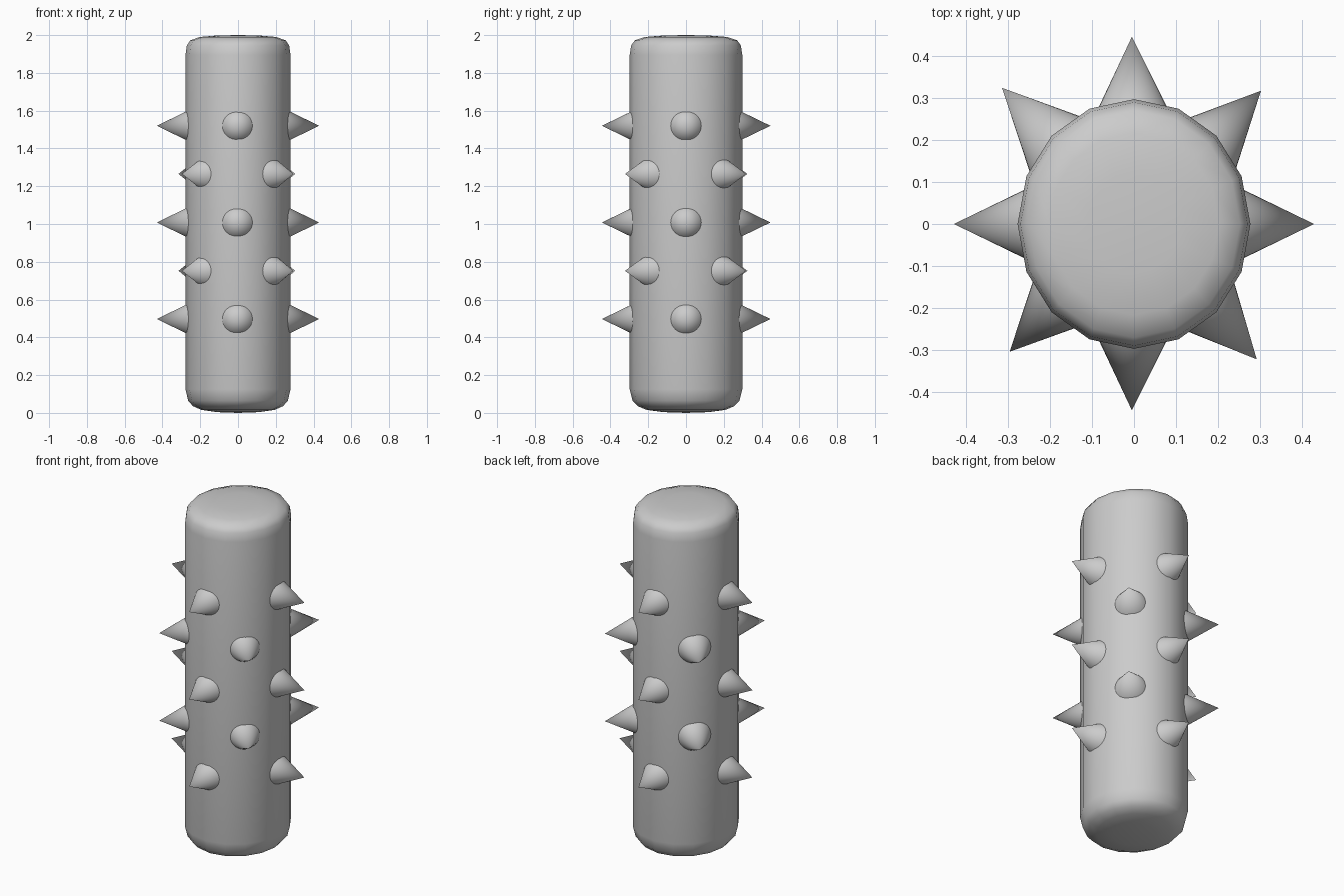
import bpy, bmesh, math
from mathutils import Vector

if "Cube" in bpy.data.objects:
    bpy.data.objects.remove(bpy.data.objects["Cube"])

RX, RY, SIDES = 0.278, 0.298, 16


def add_object(name, bm):
    bmesh.ops.recalc_face_normals(bm, faces=bm.faces)
    for f in bm.faces:
        f.smooth = True
    mesh = bpy.data.meshes.new(name)
    bm.to_mesh(mesh)
    bm.free()
    obj = bpy.data.objects.new(name, mesh)
    bpy.context.collection.objects.link(obj)
    return obj


# Pillar body: 16-sided, slightly oval, with rounded domed ends
profile = [(0.40, 0.004), (0.70, 0.016), (0.86, 0.036), (0.95, 0.065), (1, 0.125),
           (1, 1.895), (0.975, 1.945), (0.91, 1.972), (0.73, 1.990), (0.40, 1.998)]
bm = bmesh.new()
rings = []
for r, z in profile:
    rings.append([bm.verts.new((RX * r * math.cos(a), RY * r * math.sin(a), z))
                  for a in (2 * math.pi * i / SIDES for i in range(SIDES))])
for lo, hi in zip(rings, rings[1:]):
    for i in range(SIDES):
        j = (i + 1) % SIDES
        bm.faces.new((lo[i], lo[j], hi[j], hi[i]))
for ring, z in ((rings[0], 0), (rings[-1], 2)):
    pole = bm.verts.new((0, 0, z))
    for i in range(SIDES):
        bm.faces.new((ring[i], ring[(i + 1) % SIDES], pole))
add_object("pillar_body", bm)


# Spikes: cones pointing outwards, sunk into the body
def spike(name, tip, depth=0.20, radius=0.097):
    out = Vector((tip[0], tip[1], 0)).normalized()
    bm = bmesh.new()
    bmesh.ops.create_cone(bm, cap_ends=True, segments=32,
                          radius1=radius, radius2=0, depth=depth)
    bmesh.ops.remove_doubles(bm, verts=bm.verts, dist=1e-5)
    bmesh.ops.rotate(bm, verts=bm.verts, cent=(0, 0, 0),
                     matrix=out.to_track_quat('Z', 'Y').to_matrix())
    bmesh.ops.translate(bm, verts=bm.verts, vec=Vector(tip) - out * depth / 2)
    obj = add_object(name, bm)
    bpy.ops.object.select_all(action='DESELECT')
    obj.select_set(True)
    bpy.context.view_layer.objects.active = obj
    bpy.ops.object.shade_smooth_by_angle(angle=math.radians(40))


straight = [(0.43, 0), (-0.43, 0), (-0.005, 0.447), (-0.005, -0.445)]
diagonal = [(0.303, 0.318), (-0.315, 0.325), (-0.297, -0.305), (0.293, -0.323)]

# Alternate straight and diagonal rows up the pillar
for row, z in enumerate((0.497, 0.752, 1.008, 1.265, 1.52)):
    for k, (x, y) in enumerate(diagonal if row % 2 else straight):
        spike(f"spike_row{row + 1}_{k + 1}", (x, y, z))
